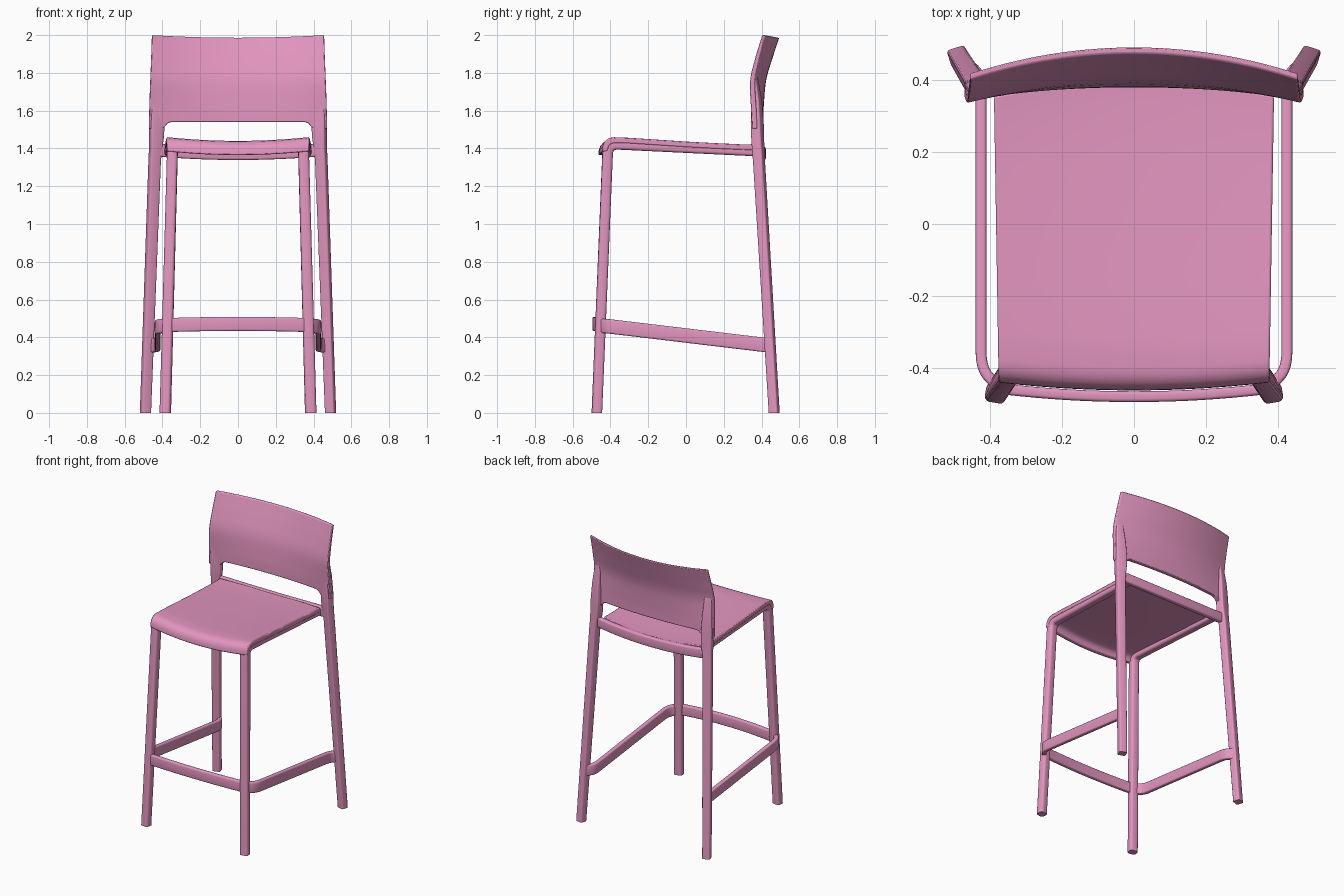
import bpy, bmesh
from math import sin, cos, pi
from mathutils import Vector

if "Cube" in bpy.data.objects:
    bpy.data.objects.remove(bpy.data.objects["Cube"])

pink = bpy.data.materials.new("pink_plastic")
pink.diffuse_color = (0.76, 0.30, 0.52, 1)
pink.use_nodes = True
pink.node_tree.nodes["Principled BSDF"].inputs["Base Color"].default_value = pink.diffuse_color


def make(name, verts, faces, mirror=False, bevel=0):
    me = bpy.data.meshes.new(name)
    me.from_pydata([tuple(v) for v in verts], [], faces)
    bm = bmesh.new()
    bm.from_mesh(me)
    bmesh.ops.recalc_face_normals(bm, faces=bm.faces)
    bm.to_mesh(me)
    bm.free()
    ob = bpy.data.objects.new(name, me)
    bpy.context.collection.objects.link(ob)
    me.materials.append(pink)
    bpy.ops.object.select_all(action='DESELECT')
    ob.select_set(True)
    bpy.context.view_layer.objects.active = ob
    bpy.ops.object.shade_smooth_by_angle(angle=0.6)
    if bevel:
        m = ob.modifiers.new("bevel", 'BEVEL')
        m.width, m.segments, m.limit_method, m.angle_limit = bevel, 2, 'ANGLE', 0.8
    if mirror:
        m = ob.modifiers.new("mirror", 'MIRROR')
        m.use_mirror_merge = False
    return ob


def lerp(a, b, t):
    return tuple(p + (q - p) * t for p, q in zip(a, b))


def fillet(pts, radius, steps=7):
    """Round the inner corners of a path of tuples."""
    out = [pts[0]]
    for a, b, c in zip(pts, pts[1:], pts[2:]):
        la, lc = [(Vector(p[:3]) - Vector(b[:3])).length for p in (a, c)]
        s, e = lerp(b, a, min(radius / la, .45)), lerp(b, c, min(radius / lc, .45))
        for i in range(steps):
            t = i / (steps - 1)
            out.append(lerp(lerp(s, b, t), lerp(b, e, t), t))
    return out + [pts[-1]]


def sweep(name, pts, corner, mirror=False, flat_foot=False, bar=False):
    """Sweep a rounded rectangle; each point is x, y, z, width, depth, twist."""
    P = [Vector(p[:3]) for p in pts]
    verts, faces, n = [], [], 16
    for i, p in enumerate(pts):
        t = (P[min(i + 1, len(P) - 1)] - P[max(i - 1, 0)]).normalized()
        side = t.cross(Vector((0, 0, 1))) if bar else Vector((cos(p[5]), sin(p[5]), 0))
        up = t.cross(side).normalized()
        side = up.cross(t).normalized()
        for q in range(4):
            sx, sy = ((1, 1), (-1, 1), (-1, -1), (1, -1))[q]
            for k in range(4):
                a = (q + k / 3) * pi / 2
                v = P[i] + side * (sx * (p[3] / 2 - corner) + corner * cos(a)) \
                    + up * (sy * (p[4] / 2 - corner) + corner * sin(a))
                if flat_foot and i == 0:
                    v.z = 0
                verts.append(v)
    for i in range(len(pts) - 1):
        for k in range(n):
            a, b = i * n + k, i * n + (k + 1) % n
            faces.append((a, b, b + n, a + n))
    faces += [tuple(range(n)), tuple(range(len(verts) - n, len(verts)))]
    return make(name, verts, faces, mirror)


def slab(name, nu, rows, surface, bevel):
    """Closed curved plate; surface(u, row, side) gives points on both skins."""
    verts, faces, w, half = [], [], nu + 1, (nu + 1) * len(rows)
    for s in (0, 1):
        verts += [surface(2 * i / nu - 1, r, s) for r in rows for i in range(w)]
    for j in range(len(rows) - 1):
        for i in range(nu):
            a = j * w + i
            q = (a, a + 1, a + 1 + w, a + w)
            faces += [q, tuple(k + half for k in reversed(q))]
        for a in (j * w, j * w + nu):
            faces.append((a, a + w, a + w + half, a + half))
    for i in range(nu):
        for a in (i, half - w + i):
            faces.append((a, a + 1, a + 1 + half, a + half))
    return make(name, verts, faces, bevel=bevel)


def interp(table, z):
    for a, b in zip(table, table[1:]):
        if z <= b[0]:
            return lerp(a, b, (z - a[0]) / (b[0] - a[0]))
    return table[-1]


# Front legs bending into the seat side rails
sweep("front_leg_and_seat_rail", fillet([
    (.385, -.472, 0, .058, .052, .17), (.346, -.413, 1.424, .056, .055, .06),
    (.360, .37, 1.386, .056, .055, 0)], .055), .015, True, True)

# Back legs, flattening where they merge into the backrest
sweep("back_leg", [
    (.490, .467, 0, .052, .050, -.3), (.441, .386, 1.34, .058, .054, -.3),
    (.436, .382, 1.40, .062, .055, -.3), (.431, .379, 1.47, .072, .055, -.3),
    (.430, .377, 1.54, .074, .054, -.3), (.430, .374, 1.66, .064, .042, -.3),
    (.430, .366, 1.78, .05, .018, -.3)], .009, True, True)

# Seat shell: dished across, rolled over at the front, arced at the back
seat_rows = [
    (-.442, 1.385, -.414, 1.385), (-.440, 1.410, -.412, 1.400),
    (-.434, 1.430, -.407, 1.413), (-.422, 1.446, -.398, 1.422),
    (-.404, 1.456, -.386, 1.427), (-.380, 1.460, -.370, 1.429),
    (-.30, 1.457, -.30, 1.427), (-.15, 1.447, -.15, 1.417),
    (0, 1.437, 0, 1.407), (.15, 1.429, .15, 1.399),
    (.30, 1.422, .30, 1.392), (.355, 1.423, .355, 1.391)]


def seat_point(u, r, s):
    y, z = r[2 * s:2 * s + 2]
    k, f = 1 - u * u, (y + .442) / .797
    return (u * (.377 + .013 * f), y + k * (.045 * f - .022 * (1 - f)), z - .02 * k)


slab("seat", 24, seat_rows, seat_point, .006)

# Crossbar behind the seat
arc = [i / 8 for i in range(-8, 9)]
sweep("back_crossbar", [(.425 * u, .405 - .025 * u * u, 1.373 + .018 * u * u, .036, .068, 0)
                        for u in arc], .01, bar=True)

# Backrest table: height, front edge y, centre bulge, thickness, half width
back_table = [
    (1.50, .350, .030, .028, .472), (1.60, .344, .038, .028, .470),
    (1.70, .338, .052, .027, .467), (1.75, .337, .059, .026, .465),
    (1.80, .344, .064, .025, .463), (1.90, .371, .072, .022, .459),
    (2.00, .402, .078, .018, .456)]


def back_point(u, v, s):
    c = min(max((abs(u) - .75) / .09, 0), 1)
    bottom = 1.54 - .035 * c * c
    top = 1.986 + .014 * u * u
    z = bottom + (top - bottom) * v
    _, y, bulge, thick, half = interp(back_table, z)
    return (u * half, y + bulge * (1 - u * u) + s * thick, z)


slab("backrest", 48, [i / 20 for i in range(21)], back_point, .005)

# Footrest and side stretchers
sweep("front_footrest", [(.37 * u, -.481 + .022 * u * u, .471 - .006 * u * u, .03, .074, 0)
                         for u in arc], .009, bar=True)
sweep("side_stretcher", fillet([
    (.375, -.455, .462, .03, .076, 0), (.426, -.405, .458, .03, .076, 0),
    (.426, .415, .36, .03, .076, 0), (.470, .452, .357, .03, .076, 0)], .05),
    .009, True, bar=True)
